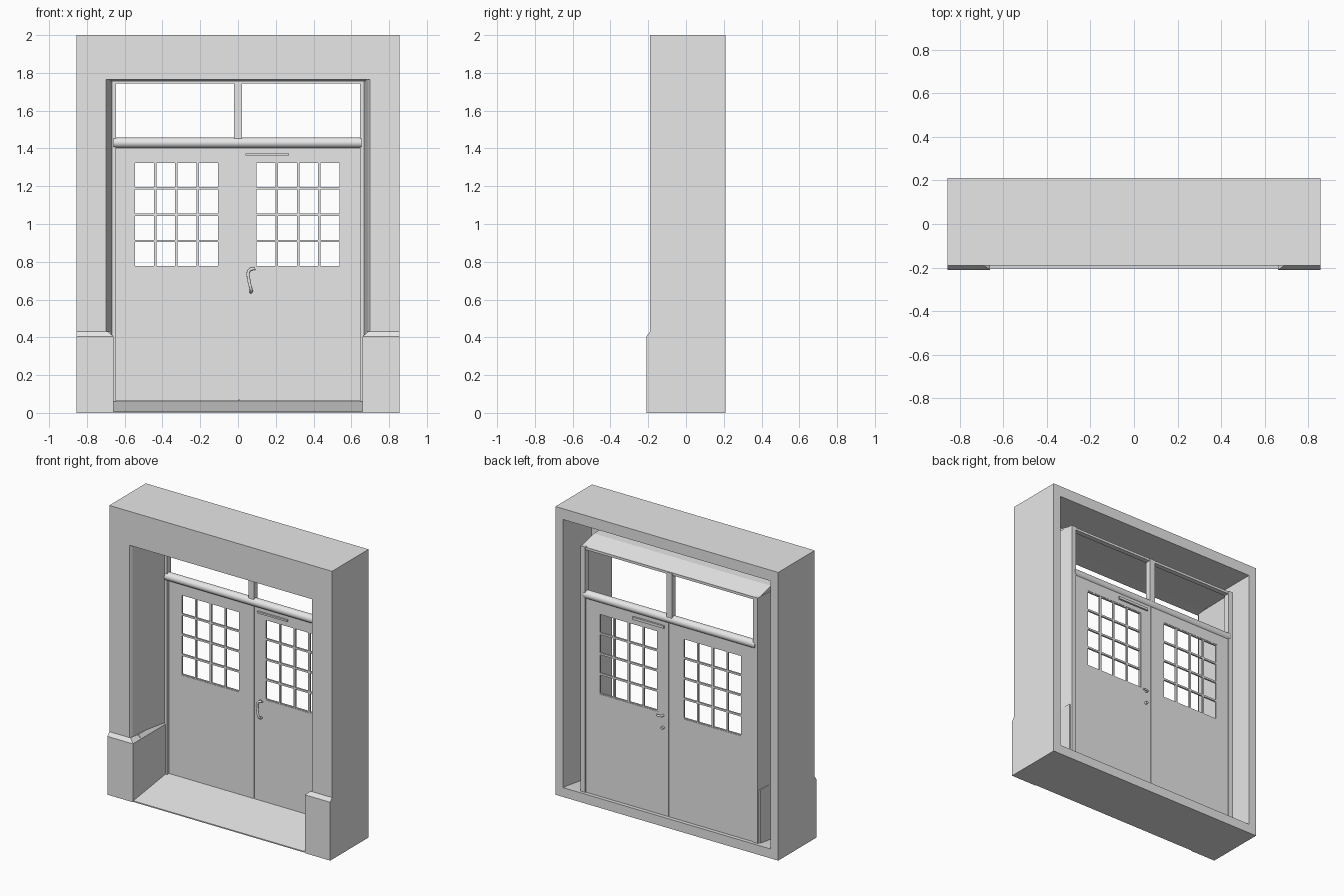
import bpy, bmesh, math
from mathutils import Vector

cube = bpy.data.objects.get("Cube")
if cube:
    bpy.data.objects.remove(cube, do_unlink=True)

grey = bpy.data.materials.new("plain_grey")
grey.use_nodes = True
GREY = (0.8, 0.8, 0.8, 1)
grey.diffuse_color = GREY
grey.node_tree.nodes["Principled BSDF"].inputs["Base Color"].default_value = GREY


def finish(name, bm, smooth=False):
    bmesh.ops.recalc_face_normals(bm, faces=bm.faces)
    mesh = bpy.data.meshes.new(name)
    bm.to_mesh(mesh)
    bm.free()
    mesh.materials.append(grey)
    ob = bpy.data.objects.new(name, mesh)
    bpy.context.collection.objects.link(ob)
    if smooth:
        bpy.ops.object.select_all(action="DESELECT")
        ob.select_set(True)
        bpy.context.view_layer.objects.active = ob
        bpy.ops.object.shade_smooth_by_angle(angle=math.radians(40))


def add_loft(bm, bottom, top):
    """Solid between two matching rings of points."""
    a = [bm.verts.new(p) for p in bottom]
    b = [bm.verts.new(p) for p in top]
    bm.faces.new(a)
    bm.faces.new(b)
    for i in range(len(a)):
        j = (i + 1) % len(a)
        bm.faces.new((a[i], a[j], b[j], b[i]))


def rect(x0, x1, y0, y1, z):
    return [(x0, y0, z), (x1, y0, z), (x1, y1, z), (x0, y1, z)]


def boxes(name, *dims):
    bm = bmesh.new()
    for x0, x1, y0, y1, z0, z1 in dims:
        add_loft(bm, rect(x0, x1, y0, y1, z0), rect(x0, x1, y0, y1, z1))
    finish(name, bm)


def bar_x(name, x0, x1, profile, smooth=False):
    """Extrude a (y, z) profile along x."""
    bm = bmesh.new()
    add_loft(bm, [(x0, y, z) for y, z in profile], [(x1, y, z) for y, z in profile])
    finish(name, bm, smooth)


def oval(cy, cz, ry, rz, n=16):
    return [(cy + ry * math.cos(math.tau * i / n), cz + rz * math.sin(math.tau * i / n))
            for i in range(n)]


def tube(name, points, radius):
    cu = bpy.data.curves.new(name, "CURVE")
    cu.dimensions = "3D"
    cu.bevel_depth = radius
    cu.bevel_resolution = 3
    cu.use_fill_caps = True
    sp = cu.splines.new("BEZIER")
    sp.bezier_points.add(len(points) - 1)
    for bp, p in zip(sp.bezier_points, points):
        bp.co = Vector(p)
        bp.handle_left_type = bp.handle_right_type = "AUTO"
    cu.materials.append(grey)
    ob = bpy.data.objects.new(name, cu)
    bpy.context.collection.objects.link(ob)


W, INNER, FRONT, BACK = 0.855, 0.797, -0.19, 0.21
HEAD, REAR = 1.765, 0.17

# Sides: outer skin, front wall and thin tapering reveal, hollow behind
for s, side in ((-1, "right"), (1, "left")):
    plan = [(W, FRONT), (0.70, FRONT), (0.69, -0.17), (0.665, REAR), (0.68, REAR),
            (0.705, -0.1), (INNER, -0.1), (INNER, BACK), (W, BACK)]
    bm = bmesh.new()
    add_loft(bm, [(s * x, y, 0) for x, y in plan], [(s * x, y, HEAD) for x, y in plan])
    finish(side + "_wall", bm)

    # Plinth with sloped shoulder: front block and reveal lining
    bm = bmesh.new()
    for x0, x1, x2, y0, y1, y2 in ((0.66, 0.69, W, -0.21, -0.19, -0.1),
                                   (0.66, 0.68, 0.69, -0.12, -0.12, REAR)):
        def outline(x, y, z):
            return [(s * a, b, c) for a, b, c in rect(x, x2, y, y2, z)]
        add_loft(bm, outline(x0, y0, 0), outline(x0, y0, 0.405))
        add_loft(bm, outline(x0, y0, 0.405), outline(x1, y1, 0.43))
    finish(side + "_plinth", bm)

    # Door jamb
    edges = sorted((s * 0.645, s * 0.68))
    boxes(side + "_jamb", (*edges, 0.145, 0.185, 0.06, HEAD))

# Lintel: front wall, top skin and upper side skins
boxes("lintel",
      (-W, W, FRONT, -0.1, HEAD, 2),
      (-W, W, -0.1, BACK, 1.925, 2),
      (-W, -INNER, -0.1, BACK, HEAD, 1.925),
      (INNER, W, -0.1, BACK, HEAD, 1.925))
bar_x("lintel_lining", -0.68, 0.68,
      [(-0.1, HEAD), (REAR, 1.752), (REAR, 1.762), (0.04, 1.795), (-0.1, 1.795)])

# Sloped floor and threshold
bar_x("floor", -W, W, [(-0.205, 0), (-0.205, 0.008), (0.16, 0.06), (BACK, 0.065), (BACK, 0)])

# Transom frame
bar_x("transom_bar", -0.66, 0.655, oval(0.162, 1.43, 0.03, 0.028), True)
boxes("head_rail", (-0.66, 0.66, 0.145, 0.18, 1.745, 1.762))
boxes("transom_mullion", (-0.022, 0.02, 0.145, 0.185, 1.44, 1.76))


# Door leaves with a four by four grid of open panes
def door(name, x0, x1, wx0, wx1):
    y0, y1, z0, z1, wz0, wz1 = 0.162, 0.178, 0.062, 1.42, 0.77, 1.33
    parts = [(x0, x1, y0, y1, z0, wz0), (x0, x1, y0, y1, wz1, z1),
             (x0, wx0, y0, y1, wz0, wz1), (wx1, x1, y0, y1, wz0, wz1)]
    t = 0.0065
    for i in range(5):
        x = wx0 + (wx1 - wx0) * i / 4
        z = wz0 + (wz1 - wz0) * i / 4
        parts.append((x - t, x + t, 0.164, 0.176, wz0, wz1))
        parts.append((wx0, wx1, 0.164, 0.176, z - t, z + t))
    boxes(name, *parts)


door("right_door", -0.645, 0.004, -0.552, -0.1)
door("left_door", 0.008, 0.645, 0.092, 0.544)

# Strip over the joint, and closer on the left leaf
boxes("joint_strip", (0.002, 0.014, 0.157, 0.163, 0.07, 1.41))
boxes("door_closer", (0.04, 0.27, 0.15, 0.163, 1.362, 1.374),
      (0.04, 0.28, 0.177, 0.19, 1.362, 1.38))

# Front pull handle, rear lever and knob
tube("front_handle", [(0.09, 0.135, 0.765), (0.06, 0.135, 0.755), (0.058, 0.13, 0.70),
                      (0.07, 0.135, 0.65), (0.068, 0.163, 0.64)], 0.008)
tube("handle_stem", [(0.062, 0.135, 0.755), (0.062, 0.165, 0.755)], 0.008)
tube("rear_lever", [(0.05, 0.175, 0.755), (0.05, 0.195, 0.755), (0.085, 0.2, 0.755)], 0.007)
tube("rear_knob", [(0.05, 0.175, 0.67), (0.05, 0.195, 0.67)], 0.01)
